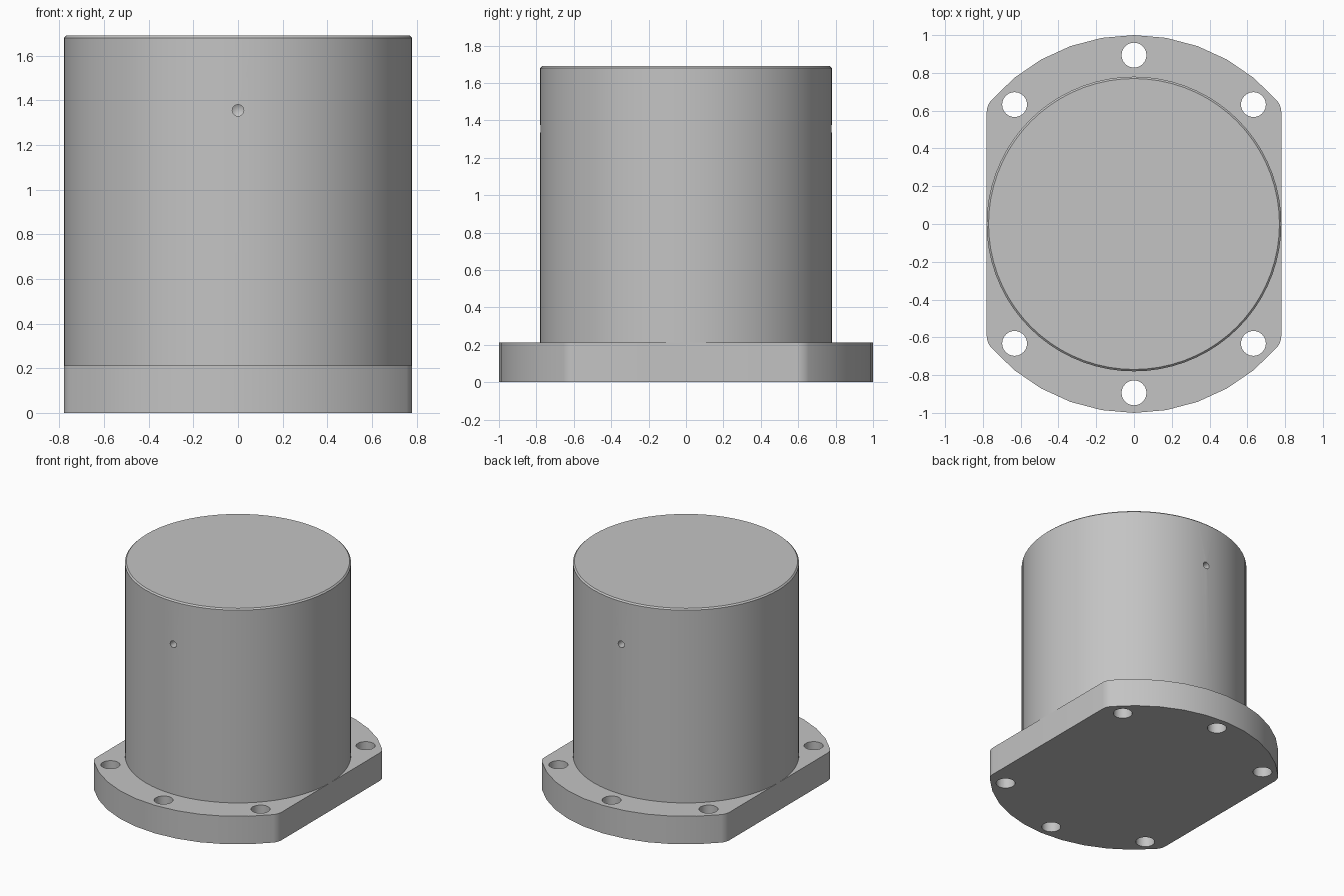
import bpy, bmesh, math
from mathutils import Matrix, Vector

FLANGE_H, BODY_TOP, BODY_R, FLANGE_R = 0.213, 1.69, 0.78, 1.0

cube = bpy.data.objects.get("Cube")
if cube:
    bpy.data.objects.remove(cube, do_unlink=True)

grey = bpy.data.materials.new("plain grey")
grey.use_nodes = True
GREY = (0.55, 0.55, 0.55, 1)
grey.diffuse_color = GREY
grey.node_tree.nodes["Principled BSDF"].inputs["Base Color"].default_value = GREY


def make_object(name, bm):
    bmesh.ops.recalc_face_normals(bm, faces=bm.faces)
    mesh = bpy.data.meshes.new(name)
    bm.to_mesh(mesh)
    bm.free()
    mesh.materials.append(grey)
    obj = bpy.data.objects.new(name, mesh)
    bpy.context.collection.objects.link(obj)
    return obj


def add_cone(bm, r1, r2, depth, matrix, segments):
    return bmesh.ops.create_cone(bm, cap_ends=True, segments=segments, radius1=r1,
                                 radius2=r2, depth=depth, matrix=matrix)["verts"]


def cut_and_smooth(obj, cutter):
    """Subtract the cutter, keep it hidden out of the result, and smooth the curves."""
    mod = obj.modifiers.new("holes", 'BOOLEAN')
    mod.operation, mod.solver, mod.object = 'DIFFERENCE', 'EXACT', cutter
    bpy.ops.object.select_all(action='DESELECT')
    obj.select_set(True)
    bpy.context.view_layer.objects.active = obj
    bpy.ops.object.modifier_apply(modifier=mod.name)
    bpy.data.objects.remove(cutter, do_unlink=True)
    bpy.ops.object.shade_smooth_by_angle(angle=math.radians(30))


# Flange outline: large arcs front and back, flat sides, rounded corners
def arc(cx, cy, radius, start, end, steps):
    angles = [start + (end - start) * i / steps for i in range(steps + 1)]
    return [(cx + radius * math.cos(a), cy + radius * math.sin(a)) for a in angles]


fillet = 0.1
cx = BODY_R - fillet
cy = math.sqrt((FLANGE_R - fillet) ** 2 - cx ** 2)
tangent = math.atan2(cy, cx)
half = arc(cx, cy, fillet, 0, tangent, 4)
half += arc(0, 0, FLANGE_R, tangent, math.pi - tangent, 10)[1:]
half += arc(-cx, cy, fillet, math.pi - tangent, math.pi, 4)[1:]
outline = half + [(-x, -y) for x, y in half]

bm = bmesh.new()
base = bm.faces.new([bm.verts.new((x, y, 0)) for x, y in outline])
extruded = bmesh.ops.extrude_face_region(bm, geom=[base], use_keep_orig=True)["geom"]
bmesh.ops.translate(bm, vec=(0, 0, FLANGE_H),
                    verts=[v for v in extruded if isinstance(v, bmesh.types.BMVert)])
flange = make_object("mounting_flange", bm)

# Six bolt holes through the flange
bm = bmesh.new()
for degrees in (45, 90, 135, 225, 270, 315):
    spot = Matrix.Rotation(math.radians(degrees), 4, 'Z') @ Vector((0.894, 0, FLANGE_H / 2))
    add_cone(bm, 0.066, 0.066, 1, Matrix.Translation(spot), 24)
bolt_cutter = make_object("bolt_hole_cutter", bm)
bolt_cutter.hide_render = True
cut_and_smooth(flange, bolt_cutter)

# Cylindrical body with a slightly eased top edge
bm = bmesh.new()
height = BODY_TOP - FLANGE_H
add_cone(bm, BODY_R, BODY_R, height, Matrix.Translation((0, 0, FLANGE_H + height / 2)), 72)
rim = [e for e in bm.edges if all(v.co.z > BODY_TOP - 0.01 for v in e.verts)]
bmesh.ops.bevel(bm, geom=rim, offset=0.01, segments=1, affect='EDGES')
body = make_object("cylinder_body", bm)

# Small drilled blind holes, front and back, with conical tips
bm = bmesh.new()
for turn in (0, math.pi):
    place = Matrix.Translation((0, 0, 1.355)) @ Matrix.Rotation(turn, 4, 'Z')
    along = Matrix.Rotation(math.pi / 2, 4, 'X')
    verts = add_cone(bm, 0.026, 0.026, 0.2, place @ Matrix.Translation((0, -BODY_R, 0)) @ along, 16)
    tip = [f for f in {f for v in verts for f in v.link_faces}
           if len(f.verts) > 4 and abs(f.calc_center_median().y) < BODY_R]
    for vert in bmesh.ops.poke(bm, faces=tip)["verts"]:
        vert.co.y *= 0.978
drill_cutter = make_object("drill_hole_cutter", bm)
drill_cutter.hide_render = True
cut_and_smooth(body, drill_cutter)
